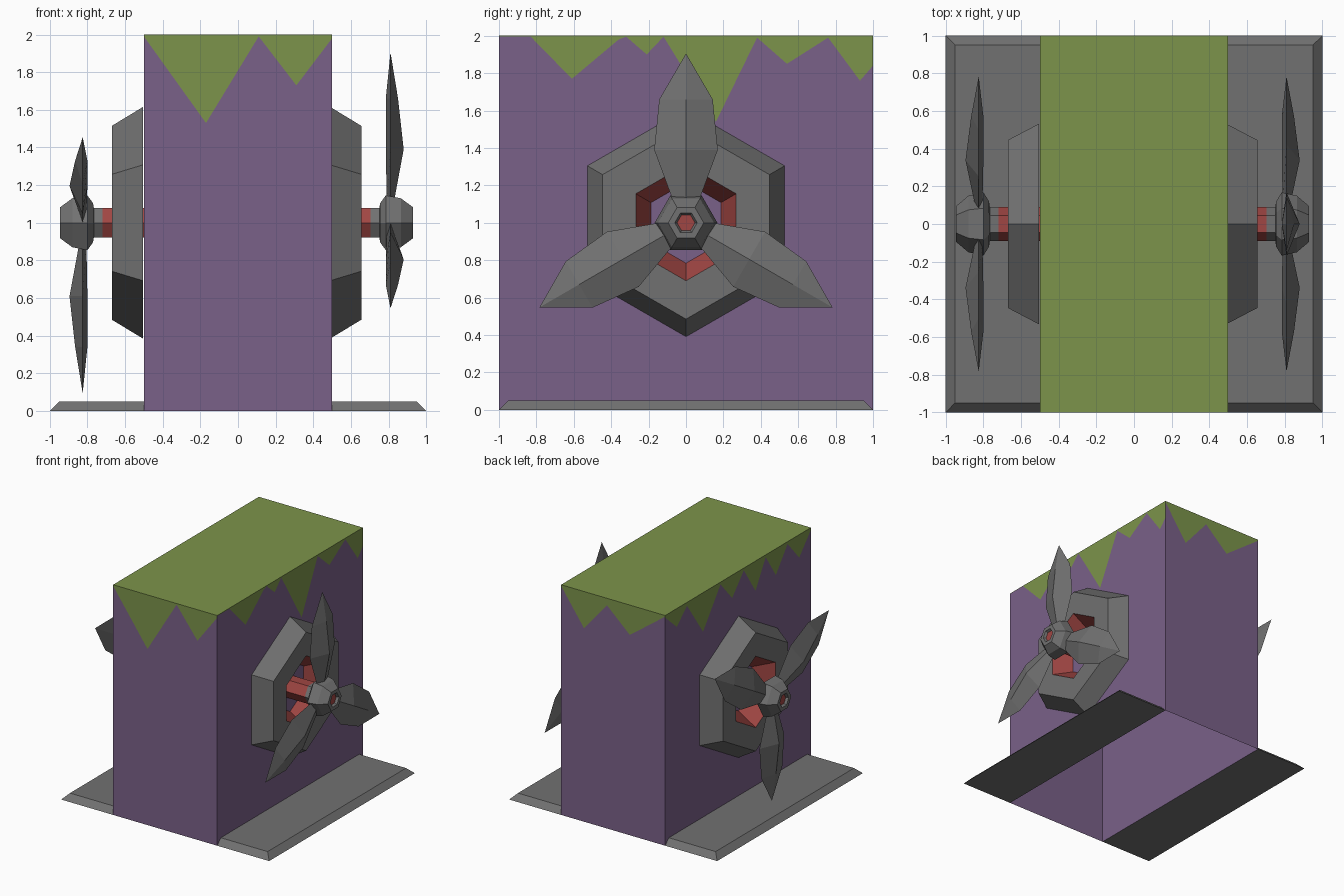
import bpy
from math import sin, cos, pi

if "Cube" in bpy.data.objects:
    bpy.data.objects.remove(bpy.data.objects["Cube"])


def material(name, r, g, b):
    m = bpy.data.materials.new(name)
    m.diffuse_color = (r, g, b, 1)
    m.use_nodes = True
    m.node_tree.nodes["Principled BSDF"].inputs["Base Color"].default_value = m.diffuse_color
    return m


PURPLE = material("purple_wall", 0.195, 0.119, 0.250)
GREEN = material("moss_green", 0.202, 0.296, 0.070)
GRAY = material("iron_gray", 0.165, 0.165, 0.165)
RED = material("rust_red", 0.352, 0.061, 0.056)


def make(name, verts, faces, mats, idx=None, loc=(0, 0, 0), flip=False):
    me = bpy.data.meshes.new(name)
    me.from_pydata(verts, [], faces)
    for m in mats:
        me.materials.append(m)
    if idx:
        me.polygons.foreach_set("material_index", idx)
    me.update()
    ob = bpy.data.objects.new(name, me)
    bpy.context.collection.objects.link(ob)
    ob.location = loc
    if flip:  # turned half round the y axis, for the left side
        ob.rotation_euler = (0, pi, 0)
    return ob


# Block, open underneath: each wall is cut along a zigzag of (position, drop)
def wall(name, start, end, zigzag):
    verts, faces, idx = [], [], []
    for s, drop in zigzag:
        x = start[0] + (end[0] - start[0]) * s
        y = start[1] + (end[1] - start[1]) * s
        verts += [(x, y, 0), (x, y, 2 - drop), (x, y, 2)]
    for i in range(len(zigzag) - 1):
        a, b = 3 * i, 3 * i + 3
        faces += [(a, b, b + 1, a + 1), (a + 1, b + 1, b + 2, a + 2)]
        idx += [0, 1]
    make(name, verts, faces, [PURPLE, GREEN], idx)


H, L = 0.5, 1.0
wall("front_wall", (-H, -L), (H, -L),
     [(0, .01), (.33, .47), (.61, .01), (.81, .27), (1, .02)])
wall("right_wall", (H, -L), (H, L),
     [(0, .005), (.085, .005), (.195, .23), (.32, .02), (.34, .005),
      (.395, .10), (.44, .005), (.58, .46), (.69, .01), (.77, .15),
      (.88, .01), (.965, .24), (1, .16)])
wall("back_wall", (H, L), (-H, L),
     [(0, .01), (.22, .32), (.44, .06), (.66, .26), (1, .01)])
wall("left_wall", (-H, L), (-H, -L),
     [(0, .02), (.08, .16), (.15, .03), (.26, .34), (.38, .02), (.46, .20),
      (.54, .02), (.62, .26), (.69, .02), (.76, .23), (.84, .02),
      (.92, .20), (1, .02)])
make("moss_top", [(-H, -L, 2), (H, -L, 2), (H, L, 2), (-H, L, 2)],
     [(0, 1, 2, 3)], [GREEN])

# Floor plates with bevelled rims on both sides
for side, name in ((1, "right_floor_plate"), (-1, "left_floor_plate")):
    v = [(.5, -1, 0), (1, -1, 0), (1, 1, 0), (.5, 1, 0),
         (.5, -.95, .05), (.95, -.95, .05), (.95, .95, .05), (.5, .95, .05)]
    f = [(3, 2, 1, 0), (4, 5, 6, 7), (0, 1, 5, 4), (1, 2, 6, 5), (2, 3, 7, 6)]
    make(name, [(side * x, y, z) for x, y, z in v],
         [q if side > 0 else q[::-1] for q in f], [GRAY])


# Six-sided loft along x from (x, radius, colour of next band)
def hex_loft(name, rings, phase, loc, flip, cap=False):
    verts, faces, idx = [], [], []
    for x, r, _ in rings:
        verts += [(x, r * cos(phase + k * pi / 3), r * sin(phase + k * pi / 3))
                  for k in range(6)]
    for i in range(len(rings) - 1):
        for k in range(6):
            a, b = 6 * i + k, 6 * i + (k + 1) % 6
            faces.append((a, b, b + 6, a + 6))
            idx.append(rings[i][2])
    if cap:
        n = 6 * (len(rings) - 1)
        faces.append(tuple(range(n, n + 6)))
        idx.append(rings[-1][2])
    make(name, verts, faces, [GRAY, RED], idx, loc, flip)


# Fan blade with a diamond cross-section from (reach, half width, back, front)
def blade(name, turn, loc, flip):
    sections = [(.12, .07, .79, .83), (.39, .17, .785, .88),
                (.66, .143, .785, .85)]
    pts = []
    for r, w, back, front in sections:
        pts += [(.81, -w, r), (front, 0, r), (.81, w, r), (back, 0, r)]
    pts.append((.81, 0, .905))
    faces = [(3, 2, 1, 0)]
    for i in (0, 4):
        for k in range(4):
            a, b = i + k, i + (k + 1) % 4
            faces.append((a, b, b + 4, a + 4))
    faces += [(8 + k, 8 + (k + 1) % 4, 12) for k in range(4)]
    c, s = cos(turn), sin(turn)
    make(name, [(x, y * c - z * s, y * s + z * c) for x, y, z in pts],
         faces, [GRAY], None, loc, flip)


for side, loc, flip in (("right", (0, 0, 1), False), ("left", (-.015, 0, 1), True)):
    # Housing ring with rusty bore
    hex_loft(side + "_housing",
             [(.49, .615, 0), (.655, .515, 0), (.655, .31, 1), (.49, .21, 1)],
             pi / 6, loc, flip)
    # Shaft, rusty near the wall
    hex_loft(side + "_shaft", [(.48, .09, 1), (.705, .09, 0), (.76, .09, 0)],
             0, loc, flip)
    # Hub with recessed red tip
    hex_loft(side + "_hub",
             [(.75, .085, 0), (.755, .12, 0), (.785, .168, 0), (.865, .15, 0),
              (.93, .095, 0), (.93, .06, 0), (.91, .048, 1)],
             0, loc, flip, cap=True)
    for k in range(3):
        blade(f"{side}_blade_{k + 1}", k * 2 * pi / 3, loc, flip)
